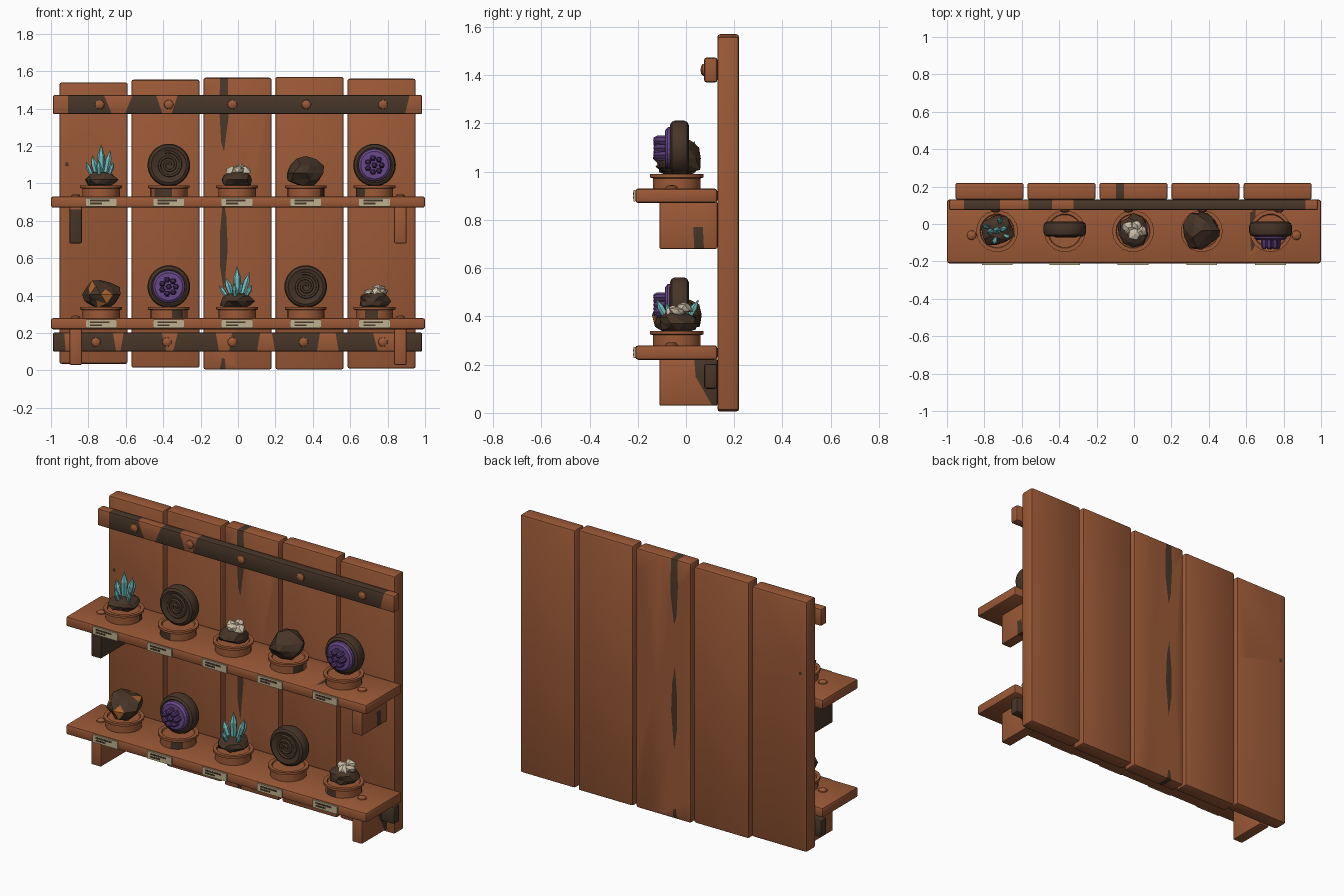
import bpy, bmesh, math, random
from mathutils import Vector, Matrix

random.seed(7)
if "Cube" in bpy.data.objects:
    bpy.data.objects.remove(bpy.data.objects["Cube"])


def material(name, r, g, b):
    m = bpy.data.materials.new(name)
    m.use_nodes = True
    m.diffuse_color = (r, g, b, 1)
    m.node_tree.nodes["Principled BSDF"].inputs["Base Color"].default_value = (r, g, b, 1)
    return m


WOOD = material("rust wood", .33, .10, .038)
DARK = material("dark wood", .065, .037, .022)
ROCK = material("brown rock", .062, .035, .021)
TEAL = material("teal crystal", .17, .52, .52)
CREAM = material("cream quartz", .62, .53, .40)
PAPER = material("paper label", .52, .44, .28)
PURPLE = material("purple geode", .14, .065, .25)
VIOLET = material("deep violet", .085, .037, .15)
AMBER = material("amber", .40, .12, .025)


def finish(name, bm, mats, smooth=False):
    me = bpy.data.meshes.new(name)
    bmesh.ops.recalc_face_normals(bm, faces=bm.faces[:])
    bm.to_mesh(me)
    bm.free()
    for m in mats:
        me.materials.append(m)
    ob = bpy.data.objects.new(name, me)
    bpy.context.scene.collection.objects.link(ob)
    if smooth:
        bpy.ops.object.select_all(action='DESELECT')
        ob.select_set(True)
        bpy.context.view_layer.objects.active = ob
        bpy.ops.object.shade_smooth_by_angle(angle=math.radians(35))
    return ob


def box(lo, hi, bevel=0.0):
    bm = bmesh.new()
    lo, hi = Vector(lo), Vector(hi)
    bmesh.ops.create_cube(bm, size=1, matrix=Matrix.Translation((lo + hi) / 2) @ Matrix.Diagonal((*(hi - lo), 1)))
    if bevel:
        bmesh.ops.bevel(bm, geom=bm.edges[:], offset=bevel, segments=2, profile=.5, affect='EDGES')
    return bm


def stain(bm, poly, index=1, axes=(0, 2)):
    """Cut a convex outline through the part and recolour the faces inside it."""
    mid = sum((Vector(p) for p in poly), Vector((0, 0))) / len(poly)
    planes = []
    for a, b in zip(poly, poly[1:] + poly[:1]):
        co, no = Vector((0, 0, 0)), Vector((0, 0, 0))
        co[axes[0]], co[axes[1]] = a
        no[axes[0]], no[axes[1]] = a[1] - b[1], b[0] - a[0]
        if (mid[0] - a[0]) * no[axes[0]] + (mid[1] - a[1]) * no[axes[1]] < 0:
            no.negate()
        planes.append((co, no.normalized()))
        bmesh.ops.bisect_plane(bm, geom=bm.verts[:] + bm.edges[:] + bm.faces[:], plane_co=co, plane_no=no)
    for f in bm.faces:
        c = f.calc_center_median()
        if all((c - co).dot(no) > -1e-6 for co, no in planes):
            f.material_index = index


def lathe(bm, profile, n, matrix, index=0):
    """Turn (radius, height) points around the local z axis."""
    rings = []
    for r, h in profile:
        count = n if r > 0 else 1
        rings.append([bm.verts.new(matrix @ Vector((r * math.cos(math.tau * i / n), r * math.sin(math.tau * i / n), h)))
                      for i in range(count)])
    for a, b in zip(rings, rings[1:]):
        for i in range(n):
            quad = [a[i % len(a)], a[(i + 1) % len(a)], b[(i + 1) % len(b)], b[i % len(b)]]
            bm.faces.new(list(dict.fromkeys(quad))).material_index = index


def aim(pos, direction):
    return Matrix.Translation(pos) @ Vector(direction).to_track_quat('Z', 'Y').to_matrix().to_4x4()


def chunk(bm, pos, size, index=0, floor=None, rough=.2, detail=2):
    """Faceted lump of stone."""
    vs = bmesh.ops.create_icosphere(bm, subdivisions=detail, radius=1)['verts']
    for v in vs:
        v.co *= random.uniform(1 - rough, 1 + rough * .6)
        v.co = Vector(pos) + Vector(a * b for a, b in zip(v.co, size))
        if floor is not None:
            v.co.z = max(v.co.z, floor)
    for f in {f for v in vs for f in v.link_faces}:
        f.material_index = index


def rivet(name, pos, direction):
    bm = bmesh.new()
    lathe(bm, [(0, 0), (.026, 0), (.024, .008), (.016, .014), (0, .017)], 12, aim(pos, direction))
    finish(name, bm, [WOOD], True)


# back planks, the middle one with long dark weathering streaks
for i, (z0, z1) in enumerate([(.035, 1.54), (.015, 1.555), (.005, 1.565), (.005, 1.57), (.01, 1.56)]):
    x = -.955 + i * .385
    bm = box((x, .13, z0), (x + .365, .22, z1), .012)
    if i == 0:
        stain(bm, [(-.925, 1.095), (-.905, 1.09), (-.905, 1.11), (-.92, 1.115)])
    if i == 2:
        stain(bm, [(-.095, 1.6), (-.055, 1.6), (-.05, 1.36), (-.075, 1.17), (-.09, 1.22), (-.1, 1.4)])
        stain(bm, [(-.08, .92), (-.062, .82), (-.055, .65), (-.075, .42), (-.095, .55), (-.095, .75)])
        stain(bm, [(-.085, .07), (-.07, .06), (-.065, -.01), (-.1, -.01)])
    finish(f"back_plank_{i + 1}", bm, [WOOD, DARK], True)

# dark cross rails with worn patches: left, right, inward taper at the bottom
RAILS = {
    "top_rail": (1.37, [(-1, -.91, .0), (-.72, -.56, .05), (-.44, -.32, .04), (.92, 1, -.03)],
                 (-.74, -.37, -.03, .365, .775)),
    "bottom_rail": (.10, [(-.93, -.88, .01), (-.67, -.61, .02), (-.41, -.32, .03), (-.12, -.03, .02),
                          (.12, .18, -.02), (.44, .52, -.02), (.72, .86, .03)], (-.76, -.38, -.03, .35, .775)),
}
for name, (z, patches, rivets) in RAILS.items():
    bm = box((-.99, .075, z), (.985, .13, z + .103), .01)
    for a, b, t in patches:
        stain(bm, [(a, z + .11), (b, z + .11), (b - t, z - .01), (a + t, z - .01)])
    finish(name, bm, [DARK, WOOD], True)
    for i, x in enumerate(rivets):
        rivet(f"{name}_rivet_{i + 1}", (x, .077, z + .052), (0, -1, 0))


def pedestal(name, x, z, k):
    bm = bmesh.new()
    lathe(bm, [(0, 0), (.1, 0), (.1, .042), (.112, .046), (.112, .06), (.092, .06), (.088, .052), (0, .052)],
          18, Matrix.Translation((x, -.038, z)))
    for f in bm.faces:  # a worn dark patch on the drum
        c = f.calc_center_median()
        turn = math.atan2(c.y + .038, c.x - x) / math.tau + k * .37
        if c.z < z + .04 and math.hypot(c.x - x, c.y + .038) > .09 and turn % 1 < .13:
            f.material_index = 1
    finish(name, bm, [WOOD, DARK], True)


def label(name, x, z):
    finish(name, box((x - .082, -.218, z), (x + .082, -.209, z + .046)), [PAPER])
    for row, (length, h) in enumerate([(.105, .027), (.065, .011)]):
        finish(f"{name}_line_{row + 1}", box((x - .06, -.2205, z + h), (x - .06 + length, -.217, z + h + .009)), [DARK])


def disc(name, x, z):
    bm = bmesh.new()
    lathe(bm, [(0, -.04), (.092, -.04), (.108, -.032), (.114, -.018), (.114, .018), (.108, .032), (.094, .04),
               (.088, .036), (0, .036)], 32, aim((x, -.027, z + .113), (0, -1, 0)))
    finish(name, bm, [ROCK], True)


def fossil(name, x, z):
    disc(name + "_disc", x, z)
    cu = bpy.data.curves.new(name + "_spiral", 'CURVE')
    cu.dimensions, cu.bevel_depth, cu.bevel_resolution = '3D', .007, 2
    sp = cu.splines.new('POLY')
    n = 60
    sp.points.add(n - 1)
    for i, p in enumerate(sp.points):
        t = i / (n - 1)
        r, a = .008 + .064 * t, t * math.tau * 2.3
        p.co = (x + r * math.cos(a), -.064, z + .113 + r * math.sin(a), 1)
    cu.materials.append(ROCK)
    bpy.context.scene.collection.objects.link(bpy.data.objects.new(cu.name, cu))


def geode(name, x, z):
    disc(name + "_shell", x, z)
    bm = bmesh.new()
    face = aim((x, -.06, z + .113), (0, -1, 0))
    lathe(bm, [(0, 0), (.088, 0), (.086, .016), (.074, .026), (0, .028)], 24, face)
    spots = [(0, 0)] + [(.038, math.tau * i / 7) for i in range(7)]
    for r, a in spots:  # blunt crystals in a rosette
        at = face @ Vector((r * math.cos(a), r * math.sin(a), .02))
        lathe(bm, [(.017, 0), (.016, .04), (.009, .053), (0, .056)], 6, aim(at, (0, -1, 0)), 1)
    finish(name + "_crystals", bm, [PURPLE, VIOLET])


def crystals(name, x, z, fan):
    bm = bmesh.new()
    chunk(bm, (x, -.035, z + .035), (.092, .09, .05), 0, z)
    # lean x, lean y, length, radius
    for lx, ly, h, r in [(0, 0, .185, .021), (.28, .05, .16, .018), (-.3, -.05, .13, .018), (.5, -.3, .10, .013),
                         (-.6, .2, .10, .013), (-.1, -.5, .11, .015), (.15, .5, .11, .015)]:
        m = aim((x + lx * .07, -.035 + ly * .07, z + .04), (lx * fan, ly * fan, 1))
        lathe(bm, [(r * .7, 0), (r, h * .65), (0, h)], 6, m, 1)
    finish(name, bm, [ROCK, TEAL])


def quartz(name, x, z):
    bm = bmesh.new()
    chunk(bm, (x, -.035, z + .035), (.085, .085, .052), 0, z)
    for dx, dy, dz in [(.01, -.02, .085), (.045, .0, .085), (-.025, .015, .08), (.02, .03, .1)]:
        chunk(bm, (x + dx, -.035 + dy, z + dz), (.038, .036, .027), 1, None, .3, 1)
    finish(name, bm, [ROCK, CREAM])


def ore(name, x, z, flecks):
    bm = bmesh.new()
    chunk(bm, (x, -.035, z + .07), (.102, .105, .082), 0, z)
    if flecks:
        for f in random.sample(bm.faces[:], 9):
            f.material_index = 1
    finish(name, bm, [ROCK, AMBER])


# two shelves with brackets, pedestals, labels and specimens
XS = (-.732, -.37, -.005, .362, .73)
for level, z in (("upper", .87), ("lower", .22)):
    bm = box((-1, -.21, z), (1, .13, z + .06), .012)
    if level == "upper":
        stain(bm, [(.625, -.15), (.645, -.12), (.65, .08), (.62, .06)], axes=(0, 1))
    finish(f"{level}_shelf", bm, [WOOD, DARK], True)
    for side, s in (("left", 1), ("right", -1)):
        bm = box((s * .868 - .033, -.11, z - .19), (s * .868 + .033, .13, z + .005), .006)
        if side == "right" and level == "upper":
            stain(bm, [(-.2, z - .2), (.2, z - .2), (.2, z - .01), (-.2, z - .01)], axes=(1, 2))
        elif level == "upper":
            stain(bm, [(.03, z - .1), (.07, z - .1), (.075, z - .2), (.035, z - .2)], axes=(1, 2))
        elif side == "left":
            stain(bm, [(0, z), (.14, z), (.14, z - .2), (.05, z - .2), (.04, z - .07)], axes=(1, 2))
        finish(f"{level}_{side}_bracket", bm, [WOOD, DARK], True)
        rivet(f"{level}_{side}_shelf_rivet", (s * .868, -.06, z + .058), (0, 0, 1))
    for i, x in enumerate(XS):
        pedestal(f"{level}_pedestal_{i + 1}", x, z + .06, i + len(level) * (level == "lower"))
        label(f"{level}_label_{i + 1}", x, z + .007)

crystals("upper_crystal_cluster", XS[0], .985, .7)
fossil("upper_fossil", XS[1], .985)
quartz("upper_quartz", XS[2], .985)
ore("upper_ore", XS[3], .985, False)
geode("upper_geode", XS[4], .985)
ore("lower_ore", XS[0], .335, True)
geode("lower_geode", XS[1], .335)
crystals("lower_crystal_cluster", XS[2], .335, 1.1)
fossil("lower_fossil", XS[3], .335)
quartz("lower_quartz", XS[4], .335)
